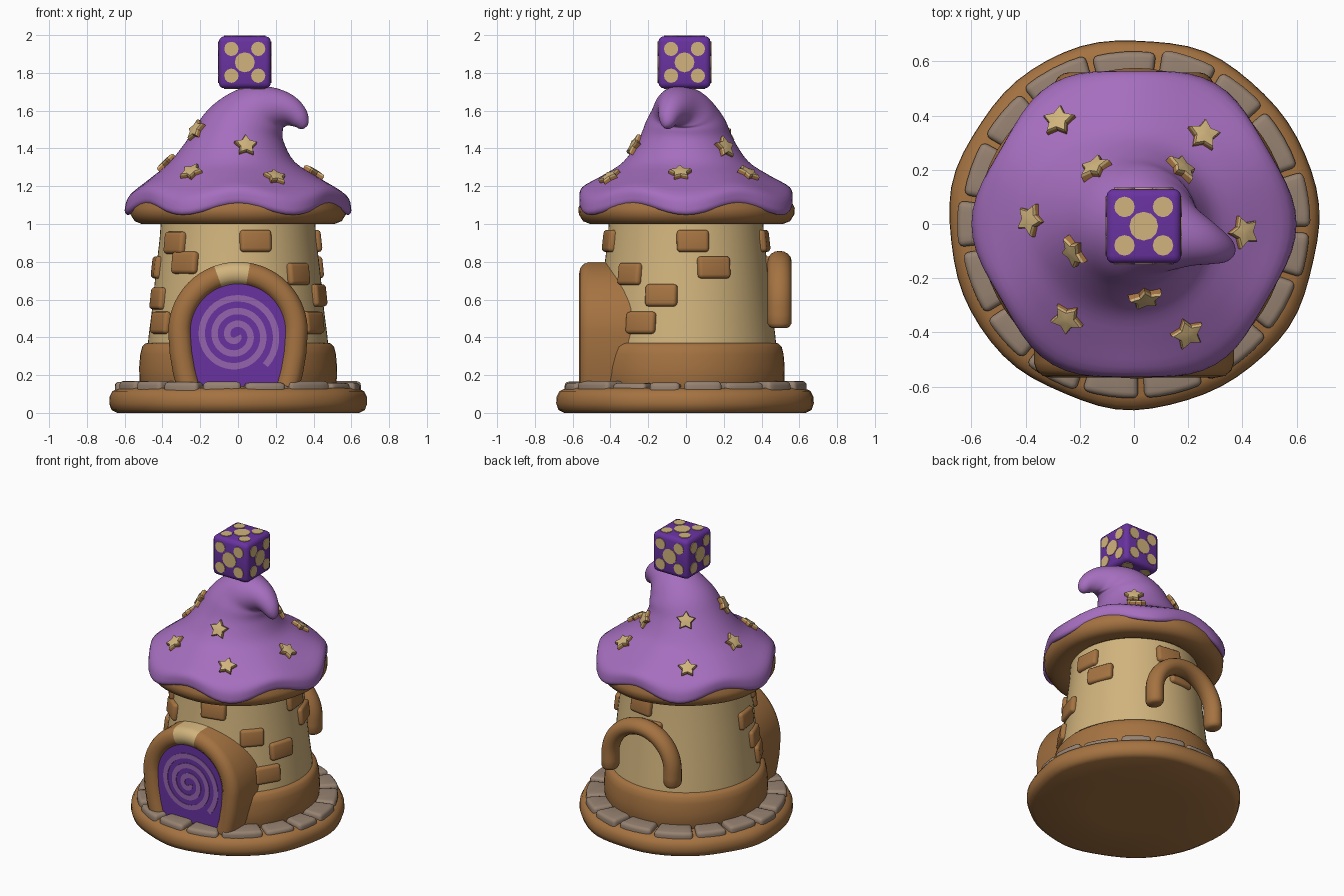
import bpy, bmesh, math, random
from math import sin, cos, pi, radians
from mathutils import Vector, Matrix
from mathutils.bvhtree import BVHTree

if "Cube" in bpy.data.objects:
    bpy.data.objects.remove(bpy.data.objects["Cube"])

random.seed(4)

def mat(name, rgb):
    m = bpy.data.materials.new(name)
    m.diffuse_color = (*rgb, 1)
    m.use_nodes = True
    m.node_tree.nodes["Principled BSDF"].inputs["Base Color"].default_value = m.diffuse_color
    return m

TAN = mat("tan_plaster", (0.64, 0.456, 0.205))
BROWN = mat("brown_wood", (0.376, 0.171, 0.053))
STONE = mat("grey_stone", (0.305, 0.223, 0.165))
LILAC = mat("lilac_cloth", (0.376, 0.156, 0.515))
PURPLE = mat("deep_purple", (0.14, 0.032, 0.35))
SWIRL = mat("pale_purple", (0.30, 0.13, 0.42))

def finish(name, bm, mats, angle=50):
    bmesh.ops.recalc_face_normals(bm, faces=bm.faces)
    me = bpy.data.meshes.new(name)
    bm.to_mesh(me)
    bm.free()
    for m in mats:
        me.materials.append(m)
    ob = bpy.data.objects.new(name, me)
    bpy.context.collection.objects.link(ob)
    bpy.ops.object.select_all(action='DESELECT')
    ob.select_set(True)
    bpy.context.view_layer.objects.active = ob
    bpy.ops.object.shade_smooth_by_angle(angle=radians(angle))
    return ob

def loft(bm, rings):
    """Skin closed rings of points and cap both ends."""
    vs = [[bm.verts.new(p) for p in r] for r in rings]
    n = len(vs[0])
    for a, b in zip(vs, vs[1:]):
        for i in range(n):
            j = (i + 1) % n
            bm.faces.new((a[i], a[j], b[j], b[i]))
    bm.faces.new(vs[0])
    bm.faces.new(vs[-1])
    return vs

def lathe(name, profile, m, wobble=0, lobes=7, n=64):
    bm = bmesh.new()
    rings = []
    for r, z in profile:
        rings.append([])
        for i in range(n):
            t = 2 * pi * i / n
            k = r * (1 + wobble * (sin(lobes * t) + 0.6 * sin((lobes + 4) * t + 1)))
            rings[-1].append((k * cos(t), k * sin(t), z))
    loft(bm, rings)
    return finish(name, bm, [m])

def sweep(bm, path, section, scales=None):
    """Carry a (offset, y) section along an (x, z) path."""
    rings = []
    for i, (x, z) in enumerate(path):
        a, b = path[max(i - 1, 0)], path[min(i + 1, len(path) - 1)]
        d = Vector((b[0] - a[0], b[1] - a[1])).normalized()
        s = scales[i] if scales else 1
        ym = sum(q[1] for q in section) / len(section)
        rings.append([(x + d.y * o * s, ym + (y - ym) * s, z - d.x * o * s) for o, y in section])
    loft(bm, rings)

def bevel_box(bm, size, offset, M):
    t = bmesh.new()
    bmesh.ops.create_cube(t, size=1, matrix=Matrix.Diagonal((*size, 1)))
    bmesh.ops.bevel(t, geom=t.edges[:], offset=offset, segments=3, profile=0.5, affect='EDGES')
    t.transform(M)
    me = bpy.data.meshes.new("tmp")
    t.to_mesh(me)
    t.free()
    bm.from_mesh(me)
    bpy.data.meshes.remove(me)

# Base, lower band, wall and roof brim
lathe("base", [(.3, 0), (.64, 0), (.67, .015), (.682, .05), (.68, .085), (.665, .115), (.63, .132), (.3, .132)], BROWN, .006)
lathe("lower_band", [(.45, .12), (.51, .13), (.522, .17), (.524, .24), (.518, .31), (.508, .35), (.49, .368), (.45, .375)], BROWN, .002)
lathe("wall", [(.48, .33), (.474, .40), (.455, .55), (.435, .75), (.415, .92), (.405, 1.06)], TAN)
lathe("roof_brim", [(.38, 1.03), (.43, 1.005), (.51, 1.0), (.548, 1.015), (.57, 1.05), (.573, 1.085), (.55, 1.13), (.4, 1.16)], BROWN, .004, 5)

# Ring of paving stones
bm = bmesh.new()
cuts = [2 * pi * (i + random.uniform(-.17, .17)) / 17 for i in range(17)]
cuts.append(cuts[0] + 2 * pi)
for a0, a1 in zip(cuts, cuts[1:]):
    ro, top = random.uniform(.635, .655), random.uniform(.158, .17)
    t = bmesh.new()
    arc = [a0 + .018 + (a1 - a0 - .036) * k / 4 for k in range(5)]
    out = [(ro * cos(a), ro * sin(a)) for a in arc] + [(.48 * cos(a), .48 * sin(a)) for a in arc[::-1]]
    loft(t, [[(x, y, z) for x, y in out] for z in (.09, top)])
    bmesh.ops.recalc_face_normals(t, faces=t.faces)
    edges = [e for e in t.edges if e.calc_face_angle(0) > .7]
    bmesh.ops.bevel(t, geom=edges, offset=.022, segments=3, profile=.5, affect='EDGES', clamp_overlap=True)
    me = bpy.data.meshes.new("tmp")
    t.to_mesh(me)
    t.free()
    bm.from_mesh(me)
    bpy.data.meshes.remove(me)
finish("paving_stones", bm, [STONE])

# Wall bricks: azimuth, height, width
bm = bmesh.new()
for az, z, w in [(-77, .91, .17), (-143, .90, .16), (-131, .795, .17), (-43, .735, .155), (5, .91, .17), (20, .77, .18),
                 (-17, .622, .175), (-31, .477, .175), (-160, .605, .16), (-152, .477, .17), (-173, .77, .16),
                 (82, .91, .17), (93, .77, .17)]:
    r = .475 - (z - .37) * .111
    M = Matrix.Rotation(radians(az), 4, 'Z') @ Matrix.Translation((r - .002, 0, z)) @ Matrix.Rotation(-.11, 4, 'Y')
    bevel_box(bm, (.05, w, .118), .02, M)
finish("wall_bricks", bm, [BROWN])

# Door frame with pale keystone
half = [(.262, .14), (.283, .22), (.3, .32)]
door = half + [(.3075 * cos(radians(a)), .43 + .3075 * sin(radians(a))) for a in range(0, 181, 5)] + [(-x, z) for x, z in half[::-1]]
bm = bmesh.new()
sweep(bm, door, [(-.062, -.28), (-.062, -.51), (-.052, -.54), (-.03, -.56), (0, -.566), (.03, -.56), (.052, -.54), (.062, -.51), (.062, -.28)])
for f in bm.faces:
    c = f.calc_center_median()
    if 80 < math.degrees(math.atan2(c.z - .43, c.x)) < 110:
        f.material_index = 1
finish("door_frame", bm, [BROWN, TAN])

# Portal panel and its spiral plate
bm = bmesh.new()
loft(bm, [[(x * .86, y, .43 + (z - .43) * .86 if z > .43 else z) for x, z in door] for y in (-.40, -.532)])
finish("portal", bm, [PURPLE], 30)
bm = bmesh.new()
spiral = []
for i in range(121):
    u = i / 120
    a = radians(-45) + u * 3.1 * 2 * pi
    r = .222 * (1 - u) + .012 * u
    spiral.append((-.012 + r * cos(a), .41 + r * sin(a)))
sweep(bm, spiral, [(-.017, -.528), (-.017, -.536), (.017, -.536), (.017, -.528)])
finish("portal_spiral", bm, [SWIRL], 30)

# Arched handle at the back
arch = [(.243, .45), (.243, .458), (.243, .475), (.243, .52)]
arch = arch + [(.243 * cos(radians(a)), .56 + .243 * sin(radians(a))) for a in range(0, 181, 6)] + [(-x, z) for x, z in arch[::-1]]
sc = [1] * len(arch)
sc[0] = sc[-1] = .65
sc[1] = sc[-2] = .85
bm = bmesh.new()
sec = [(.055 * cos(2 * pi * k / 16), .495 + .064 * sin(2 * pi * k / 16)) for k in range(16)]
sweep(bm, arch, sec, sc)
finish("back_arch", bm, [BROWN], 60)

# Floppy hat roof: x, y, z, radius, tilt, wave
KEYS = [(0, 0, 1.13, .50, 0, 1), (0, 0, 1.085, .55, 0, 1), (0, 0, 1.08, .572, 0, 1), (0, 0, 1.11, .582, 0, 1),
        (0, 0, 1.175, .56, 0, .7), (-.015, 0, 1.25, .445, 0, .25), (-.03, 0, 1.33, .33, 0, .05),
        (-.01, 0, 1.45, .25, 2, 0), (.03, 0, 1.54, .212, 12, 0), (.08, -.005, 1.59, .178, 27, 0),
        (.145, -.02, 1.62, .147, 46, 0), (.22, -.045, 1.622, .108, 70, 0), (.285, -.068, 1.60, .08, 96, 0),
        (.33, -.088, 1.56, .054, 125, 0), (.35, -.095, 1.525, .032, 140, 0), (.357, -.1, 1.508, .008, 145, 0)]

def spline(a, b, c, d, t):
    return [.5 * (2 * q + (r - p) * t + (2 * p - 5 * q + 4 * r - s) * t * t + (3 * q - p - 3 * r + s) * t ** 3)
            for p, q, r, s in zip(a, b, c, d)]

rings = []
L = len(KEYS) - 1
for i in range(L):
    for s in range(4):
        x, y, z, r, tilt, w = spline(KEYS[max(i - 1, 0)], KEYS[i], KEYS[i + 1], KEYS[min(i + 2, L)], s / 4)
        t = radians(tilt)
        ring = []
        for k in range(72):
            a = 2 * pi * k / 72
            wave = .03 * w * cos(6 * a)
            q = r * (1 + wave)
            ring.append((x + q * cos(a) * cos(t), y + q * sin(a), z - q * cos(a) * sin(t) - wave))
        rings.append(ring)
bm = bmesh.new()
loft(bm, rings)
bmesh.ops.recalc_face_normals(bm, faces=bm.faces)
tree = BVHTree.FromBMesh(bm)
finish("hat_roof", bm, [LILAC], 80)

# Stars laid on the hat, tan faces with brown rims
bm = bmesh.new()
for x, y in [(-.275, .375), (-.14, .2), (-.375, .015), (-.215, -.1), (-.245, -.345),
             (.04, -.265), (.195, -.4), (.4, -.03), (.255, .325), (.17, .2)]:
    p, n, _, _ = tree.ray_cast(Vector((x, y, 2)), Vector((0, 0, -1)))
    n = n if n.z > 0 else -n
    side = Vector((0, 0, 1)).cross(n).normalized()
    up = n.cross(side)
    twist = random.uniform(-.3, .3)
    def at(k, s, h):
        r = (.064 if k % 2 == 0 else .036) * s
        a = pi / 2 + twist + k * pi / 5
        return p + side * r * cos(a) + up * r * sin(a) + n * h
    start = len(bm.faces)
    loft(bm, [[at(k, s, h) for k in range(10)] for s, h in ((1, -.03), (1, .016), (.9, .025), (.3, .029))])
    bm.faces.ensure_lookup_table()
    for f in bm.faces[start:start + 10]:
        f.material_index = 1
finish("stars", bm, [TAN, BROWN], 40)

# Spotted cube on top
C = Vector((.036, -.008, 1.856))
bm = bmesh.new()
bevel_box(bm, (.276, .276, .276), .03, Matrix.Translation(C))
finish("top_cube", bm, [PURPLE], 40)
bm = bmesh.new()
faces = [Matrix.Rotation(k * pi / 2, 4, 'Z') @ Matrix.Rotation(pi / 2, 4, 'X') for k in range(4)]
faces += [Matrix.Identity(4), Matrix.Rotation(pi, 4, 'X')]
for R in faces:
    spots = [(0, 0, .053)] + [(sx * .071, sy * .071, .038) for sx in (-1, 1) for sy in (-1, 1)]
    for cx, cy, r in spots:
        loft(bm, [[C + R @ Vector((cx + r * cos(k * pi / 6), cy + r * sin(k * pi / 6), h)) for k in range(12)]
                  for h in (.134, .142)])
finish("cube_spots", bm, [TAN], 40)
